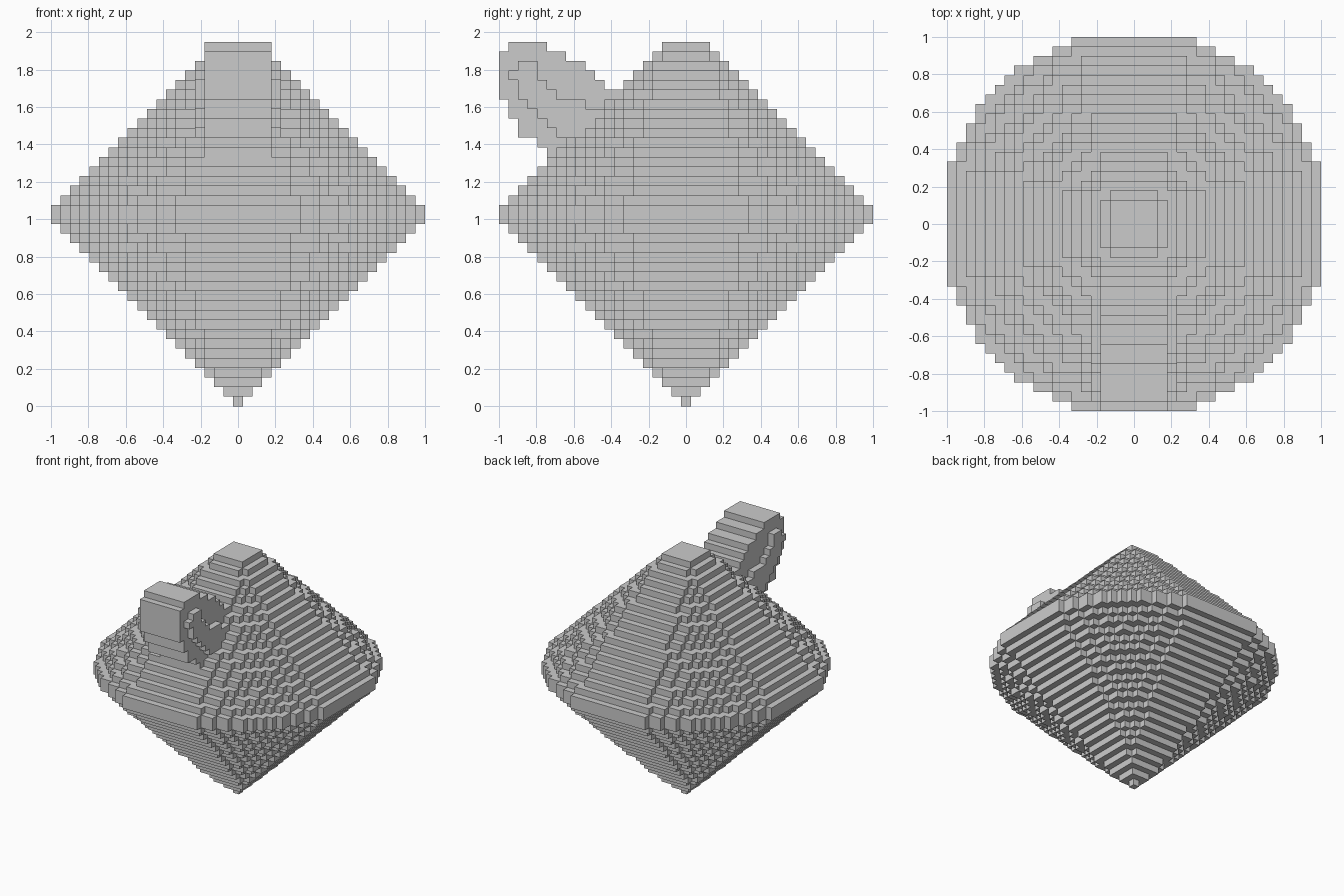
import bpy
import bmesh
from mathutils import Vector

if "Cube" in bpy.data.objects:
    bpy.data.objects.remove(bpy.data.objects["Cube"], do_unlink=True)

UNIT = 2 / 39      # edge of one block
LAYERS = 38        # total height in blocks
RIM = 20           # layer with the widest ring

grey = bpy.data.materials.new("plain_grey")
grey.use_nodes = True
grey.diffuse_color = (0.6, 0.6, 0.6, 1)
grey.node_tree.nodes["Principled BSDF"].inputs["Base Color"].default_value = (0.6, 0.6, 0.6, 1)


def disc(radius):
    """Block columns inside a circle, without single-block nubs on the axes."""
    span = range(1 - radius, radius)
    return [(i, j) for i in span for j in span if i * i + j * j <= radius * radius]


def slab(cells, layer, half_width, first, last):
    """One horizontal row of blocks running front to back."""
    for i in range(-half_width, half_width + 1):
        for j in range(first, last + 1):
            cells.add((i, j, layer))


def build_blocks(name, cells, hidden=frozenset()):
    """Mesh of the exposed block faces; faces against hidden blocks are left out."""
    bm = bmesh.new()
    corners = {}

    def vert(point):
        key = tuple(round(2 * c) for c in point)
        if key not in corners:
            corners[key] = bm.verts.new(Vector(point) * UNIT)
        return corners[key]

    for cell in sorted(cells):
        centre = Vector(cell) + Vector((0, 0, 0.5))
        for axis in range(3):
            for sign in (-1, 1):
                near = list(cell)
                near[axis] += sign
                if tuple(near) in cells or tuple(near) in hidden:
                    continue
                normal, u, v = Vector(), Vector(), Vector()
                normal[axis] = sign / 2
                u[(axis + 1) % 3] = 0.5
                v[(axis + 2) % 3] = sign / 2
                middle = centre + normal
                bm.faces.new([vert(middle - u - v), vert(middle + u - v),
                              vert(middle + u + v), vert(middle - u + v)])
    mesh = bpy.data.meshes.new(name)
    bm.to_mesh(mesh)
    bm.free()
    mesh.materials.append(grey)
    obj = bpy.data.objects.new(name, mesh)
    bpy.context.collection.objects.link(obj)
    return obj


# Double-cone body: rings widen up to the rim, then narrow to a flat top
body = set()
for layer in range(LAYERS):
    radius = min(layer + 1, RIM) if layer < RIM else 2 * RIM - layer
    body.update((i, j, layer) for i, j in disc(radius))

# Slanted spout: layer -> first and last block, front to back
spout_rows = {37: (-18, -15), 36: (-19, -13), 35: (-19, -11), 34: (-19, -10),
              33: (-19, -9), 32: (-19, -7), 31: (-18, -6), 30: (-18, -6),
              29: (-17, -6), 28: (-17, -6), 27: (-15, -6), 26: (-14, -6)}
# Raised cheeks on both sides of the spout
cheek_rows = {35: (-17, -16), 34: (-18, -16), 33: (-17, -15), 32: (-17, -14),
              31: (-16, -11), 30: (-15, -6), 29: (-14, -6), 28: (-13, -6),
              27: (-12, -6)}
spout = set()
for rows, half_width in ((spout_rows, 3), (cheek_rows, 4)):
    for layer, (first, last) in rows.items():
        slab(spout, layer, half_width, first, last)
spout -= body

build_blocks("body", body, spout)
build_blocks("spout", spout, body)
